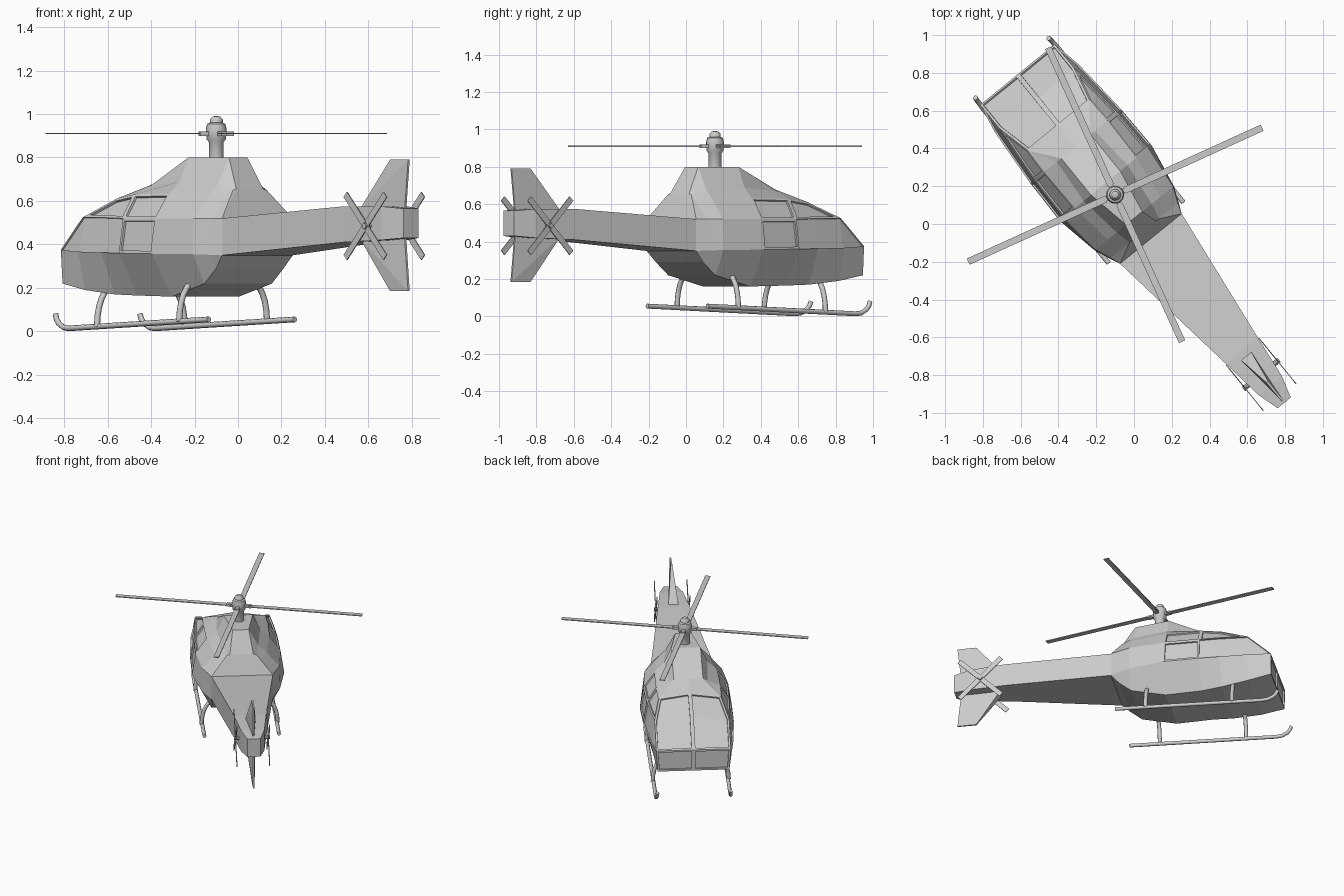
import bpy, bmesh, math
from mathutils import Matrix, Vector

cube = bpy.data.objects.get("Cube")
if cube:
    bpy.data.objects.remove(cube)

# Single flat colour
grey = bpy.data.materials.new("light_grey")
grey.use_nodes = True
GREY = (0.6, 0.6, 0.6, 1)
grey.diffuse_color = GREY
grey.node_tree.nodes["Principled BSDF"].inputs["Base Color"].default_value = GREY

# Local frame: x = right of the aircraft, y = forward, origin under the mast
PLACE = Matrix.Translation((-0.10, 0.155, 0)) @ Matrix.Rotation(math.radians(39.1), 4, "Z")


def add(name, data, mirror=False):
    obj = bpy.data.objects.new(name, data)
    bpy.context.collection.objects.link(obj)
    data.materials.append(grey)
    obj.matrix_world = PLACE
    if mirror:
        mod = obj.modifiers.new("Mirror", "MIRROR")
        mod.use_clip = True
    return obj


def finish(name, bm, mirror=False):
    me = bpy.data.meshes.new(name)
    bm.to_mesh(me)
    bm.free()
    return add(name, me, mirror)


def box(bm, size, matrix):
    bmesh.ops.create_cube(bm, size=1, matrix=matrix @ Matrix.Diagonal((*size, 1)))


def tube(name, points, radius, mirror=True):
    cu = bpy.data.curves.new(name, "CURVE")
    cu.dimensions = "3D"
    cu.bevel_depth, cu.bevel_resolution, cu.use_fill_caps = radius, 2, True
    sp = cu.splines.new("POLY")
    sp.points.add(len(points) - 1)
    for p, co in zip(sp.points, points):
        p.co = (*co, 1)
    return add(name, cu, mirror)


def lathe(name, profile, sides=16):
    bm = bmesh.new()
    vs = [bm.verts.new((r, 0, z)) for r, z in profile]
    es = [bm.edges.new(pair) for pair in zip(vs, vs[1:])]
    bmesh.ops.spin(bm, geom=vs + es, cent=(0, 0, 0), axis=(0, 0, 1),
                   angle=math.tau, steps=sides, use_duplicate=False)
    bmesh.ops.remove_doubles(bm, verts=bm.verts, dist=0.0005)
    bmesh.ops.recalc_face_normals(bm, faces=bm.faces)
    return finish(name, bm)


# Fuselage and boom: half rings of belly, chine, sill, shoulder, cowl base, cowl edge, then ridge height
def boom(y, w, low, high):
    return (y, [(w, low)] * 2 + [(w, high)] * 4, high)


nose = (0.255, 0.375)
brow = (0.255, 0.525)
crown = (0.21, 0.61)
stations = [
    (0.82, [(0.245, 0.22)] + [nose] * 5, 0.375),
    (0.66, [(0.24, 0.19), (0.285, 0.367)] + [brow] * 4, 0.55),
    (0.47, [(0.22, 0.17), (0.30, 0.363), (0.275, 0.523)] + [crown] * 3, 0.64),
    (0.33, [(0.20, 0.165), (0.31, 0.36), (0.285, 0.52), (0.215, 0.63), (0.13, 0.665), (0.10, 0.68)], 0.68),
    (0.08, [(0.20, 0.16), (0.315, 0.357), (0.29, 0.52), (0.21, 0.635), (0.15, 0.69), (0.10, 0.80)], 0.80),
    (-0.16, [(0.20, 0.22), (0.27, 0.355), (0.265, 0.52), (0.18, 0.62), (0.12, 0.68), (0.055, 0.80)], 0.80),
    (-0.245, [(0.20, 0.29), (0.235, 0.352), (0.23, 0.52), (0.13, 0.62), (0.10, 0.65), (0.08, 0.655)], 0.655),
    boom(-0.30, 0.21, 0.35, 0.52),
    boom(-1.06, 0.11, 0.41, 0.575),
    boom(-1.30, 0.08, 0.42, 0.575),
    boom(-1.42, 0.045, 0.43, 0.565),
]
bm = bmesh.new()
rings = []
for y, half, ridge in stations:
    ring, last = [], None
    for co in [(0, half[0][1])] + half + [(0, ridge)]:
        ring.append(ring[-1] if co == last else bm.verts.new((co[0], y, co[1])))
        last = co
    rings.append(ring)


def face(verts):
    unique = list(dict.fromkeys(verts))
    return bm.faces.new(unique) if len(unique) > 2 else None


skin = {}
for i, (a, b) in enumerate(zip(rings, rings[1:])):
    for j in range(len(a) - 1):
        skin[i, j] = face([a[j], a[j + 1], b[j + 1], b[j]])
nose_panel = face(rings[0][::-1])
face(rings[-1])

# Recessed panes: front and rear doors (lower, upper), windscreen, chin
panes = [[(0, 2), (1, 2), (2, 2)], [(1, 3), (2, 3)], [(3, 2)], [(3, 3)], [(0, 6), (1, 6)]]
for group in [[skin[k] for k in p] for p in panes] + [[nose_panel]]:
    bmesh.ops.inset_region(bm, faces=group, thickness=0.013, depth=0,
                           use_boundary=True, use_even_offset=True)
    bmesh.ops.inset_region(bm, faces=group, thickness=0.001, depth=-0.01,
                           use_boundary=True, use_even_offset=True)
finish("fuselage", bm, mirror=True)

# Swept tail fins, thick at the front root
for name, root, tip in (("upper_fin", 0.56, 0.79), ("lower_fin", 0.43, 0.185)):
    bm = bmesh.new()
    for w, y, z in ((0.036, -1.09, root), (0.005, -1.38, root),
                    (0.006, -1.275, tip), (0.005, -1.405, tip)):
        for s in (-1, 1):
            bm.verts.new((s * w, y, z))
    bmesh.ops.convex_hull(bm, input=bm.verts)
    bmesh.ops.dissolve_limit(bm, angle_limit=0.01, verts=bm.verts, edges=bm.edges)
    finish(name, bm)

# Rotor mast and domed hub
hub = lathe("rotor_hub", [(0, 0.78), (0.034, 0.78), (0.034, 0.87), (0.045, 0.885), (0.048, 0.93),
                          (0.042, 0.955), (0.03, 0.96), (0.03, 0.975), (0.018, 0.988), (0, 0.992)])
for p in hub.data.polygons:
    p.use_smooth = abs(p.normal.z) < 0.9

# Main rotor blades and their root grips
bm = bmesh.new()
for k in range(4):
    turn = Matrix.Rotation(math.radians(24.5 - 39.1 + 90 * k), 4, "Z")
    box(bm, (0.80, 0.036, 0.006), turn @ Matrix.Translation((0.455, 0, 0.91)))
    box(bm, (0.06, 0.026, 0.02), turn @ Matrix.Translation((0.055, 0, 0.91)))
finish("main_rotor_blades", bm)

# Tail rotors, one on each side
bm = bmesh.new()
centre = Matrix.Translation((0.112, -1.226, 0.485))
for k in range(4):
    turn = Matrix.Rotation(math.radians(45 + 90 * k), 4, "X")
    box(bm, (0.005, 0.19, 0.034), centre @ turn @ Matrix.Translation((0, 0.11, 0)))
bmesh.ops.create_cone(bm, cap_ends=True, segments=10, radius1=0.014, radius2=0.014, depth=0.06,
                      matrix=centre @ Matrix.Translation((-0.02, 0, 0)) @ Matrix.Rotation(math.pi / 2, 4, "Y"))
finish("tail_rotors", bm, mirror=True)

# Landing skids with upturned tips, and bowed legs
tube("skids", [(0.255, -0.26, 0.055), (0.255, 0.76, 0.014), (0.255, 0.80, 0.018),
               (0.253, 0.835, 0.035), (0.252, 0.855, 0.055), (0.25, 0.865, 0.08)], 0.013)
for name, y in (("front_legs", 0.55), ("rear_legs", -0.05)):
    floor = 0.046 - 0.04 * (y + 0.05)
    arc = [(0.17 + 0.09 * math.sin(t), y, floor + 0.18 * math.cos(t))
           for t in (k * math.pi / 12 for k in range(1, 7))]
    tube(name, arc, 0.014)
